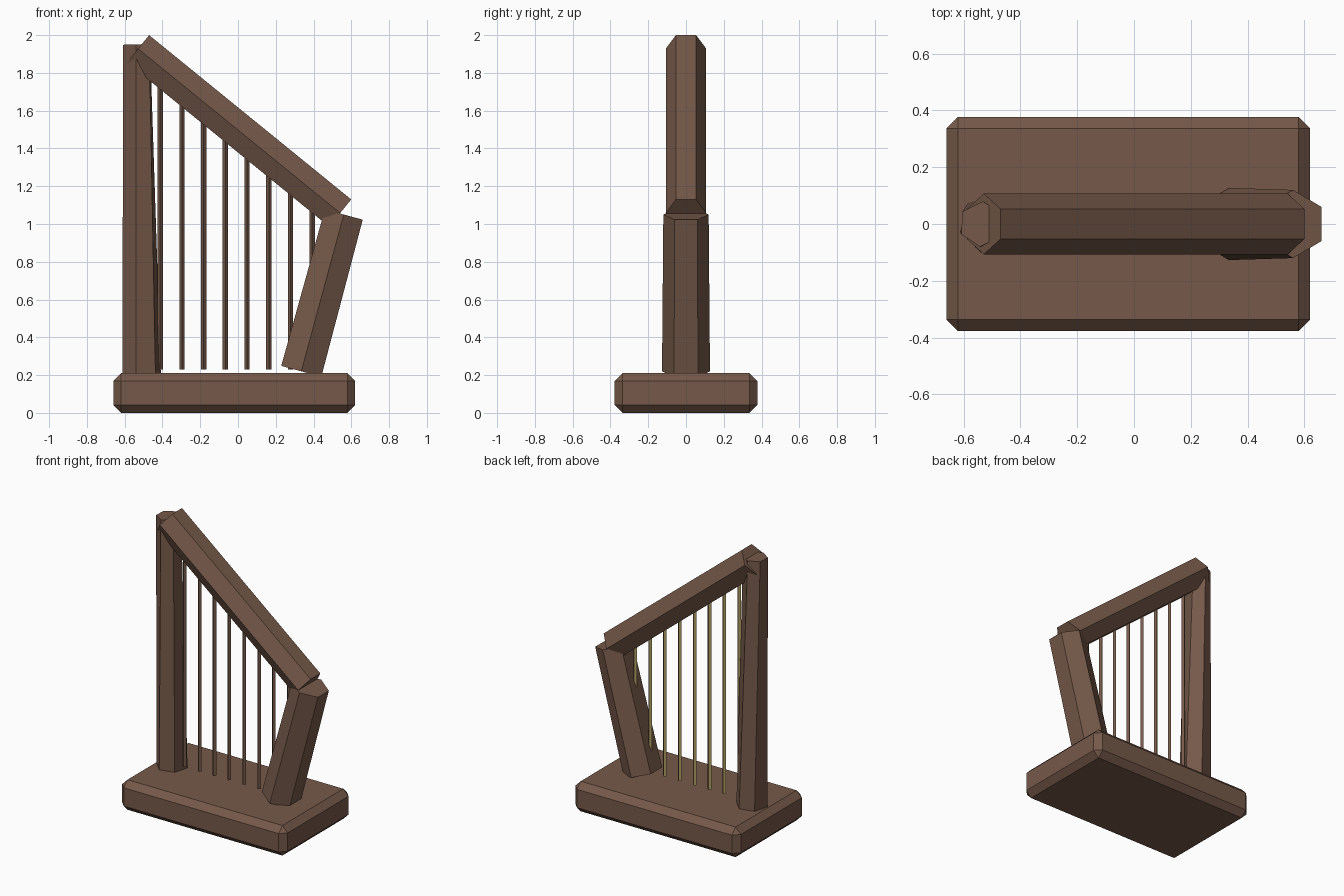
import bpy, bmesh, math
from mathutils import Vector, Matrix

cube = bpy.data.objects.get("Cube")
if cube:
    bpy.data.objects.remove(cube, do_unlink=True)


def make_material(name, rgb):
    mat = bpy.data.materials.new(name)
    mat.use_nodes = True
    color = (*rgb, 1)
    mat.diffuse_color = color
    mat.node_tree.nodes["Principled BSDF"].inputs["Base Color"].default_value = color
    return mat


wood = make_material("brown wood", (0.18, 0.10, 0.067))
gold = make_material("string gold", (0.48, 0.37, 0.14))


def finish(bm, name, *mats):
    bmesh.ops.recalc_face_normals(bm, faces=bm.faces)
    mesh = bpy.data.meshes.new(name)
    bm.to_mesh(mesh)
    bm.free()
    for mat in mats:
        mesh.materials.append(mat)
    obj = bpy.data.objects.new(name, mesh)
    bpy.context.collection.objects.link(obj)
    return obj


def prism(start, end, r_start, r_end, sides=6, turn_start=30, turn_end=30):
    """Tapered bar in the xz plane, with its cross-section square to the axis."""
    start, end = Vector(start), Vector(end)
    axis = (end - start).normalized()
    across = Vector((0, 1, 0))
    side = across.cross(axis)
    bm = bmesh.new()
    rings = []
    for centre, radius, turn in ((start, r_start, turn_start), (end, r_end, turn_end)):
        ring = []
        for i in range(sides):
            a = math.radians(turn) + math.tau * i / sides
            ring.append(bm.verts.new(centre + radius * (side * math.cos(a) + across * math.sin(a))))
        rings.append(ring)
        bm.faces.new(ring)
    low, high = rings
    for i in range(sides):
        j = (i + 1) % sides
        bm.faces.new((low[i], low[j], high[j], high[i]))
    return bm


# Chamfered base slab
bm = bmesh.new()
bmesh.ops.create_cube(bm, size=1, matrix=Matrix.Translation((-0.02, 0, 0.105))
                      @ Matrix.Diagonal((1.28, 0.755, 0.21, 1)))
bmesh.ops.bevel(bm, geom=bm.edges[:], offset=0.041, segments=1, affect='EDGES')
finish(bm, "base", wood)

# Frame: tall column, leaning short pillar and sloping neck
finish(prism((-0.51, 0, 0.2), (-0.537, 0, 1.95), 0.105, 0.08, turn_start=14, turn_end=27),
       "tall_column", wood)
finish(prism((0.335, 0, 0.22), (0.56, 0, 1.05), 0.127, 0.12), "short_pillar", wood)
neck_top, neck_end = Vector((-0.529, 0, 1.928)), Vector((0.541, 0, 1.058))
finish(prism(neck_top, neck_end, 0.107, 0.107), "neck", wood)

# Strings rise from just above the base into the underside of the neck
slope = (neck_end.z - neck_top.z) / (neck_end.x - neck_top.x)
for n in range(8):
    x = -0.412 + 0.115 * n
    z_top = neck_top.z + slope * (x - neck_top.x) - 0.09
    bm = prism((x, 0, 0.23), (x, 0, z_top), 0.014, 0.014, sides=4, turn_start=0, turn_end=0)
    string = finish(bm, f"string_{n + 1}", wood, gold)
    # The back face on the column side is gold
    for face in string.data.polygons:
        if face.normal.x < -0.5 and face.normal.y > 0.5:
            face.material_index = 1
